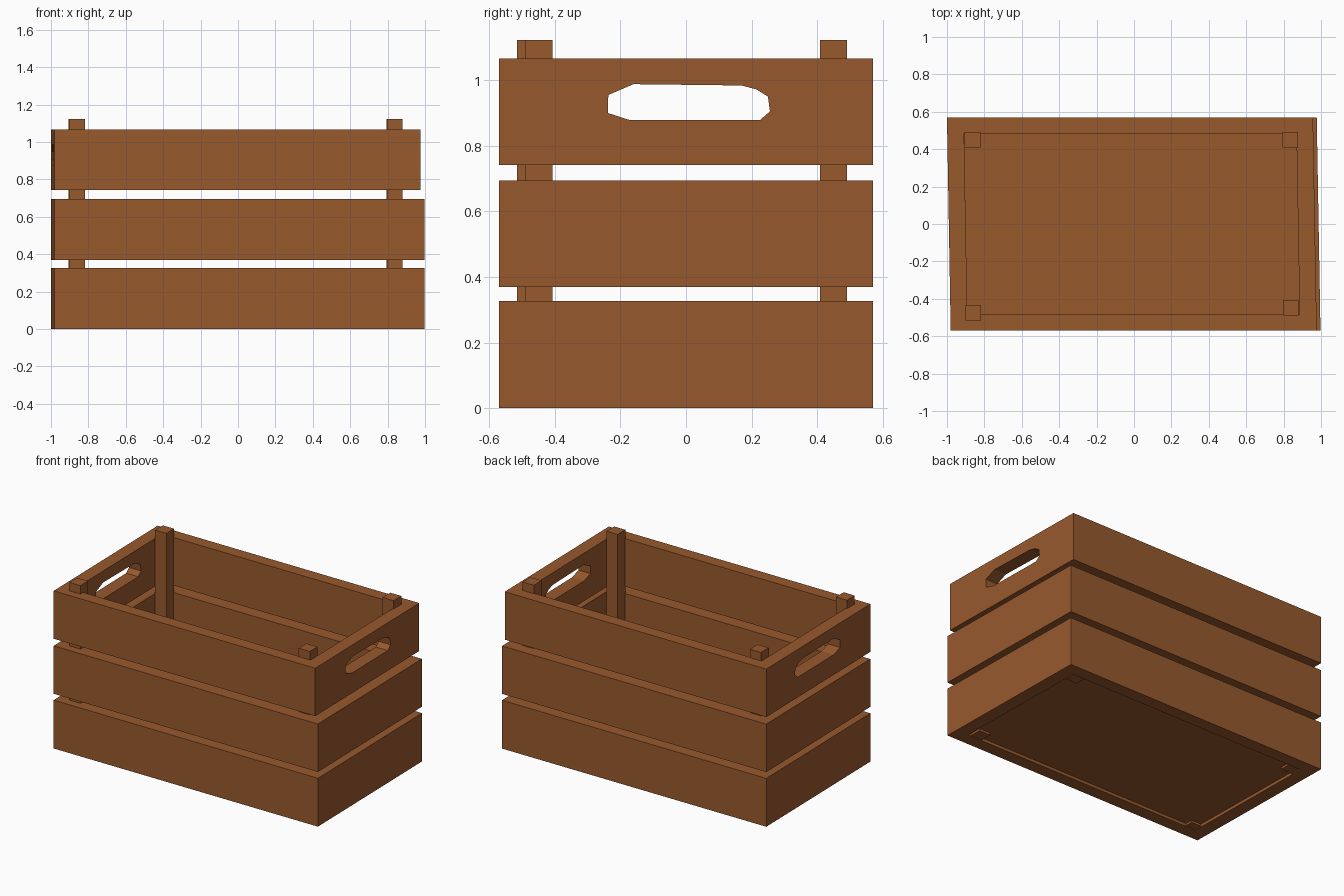
import bpy
import bmesh

cube = bpy.data.objects.get("Cube")
if cube:
    bpy.data.objects.remove(cube, do_unlink=True)

wood = bpy.data.materials.new("brown_wood")
wood.use_nodes = True
COLOR = (0.314, 0.1, 0.027, 1)
wood.diffuse_color = COLOR
wood.node_tree.nodes["Principled BSDF"].inputs["Base Color"].default_value = COLOR


def prism(name, points, offset):
    """Extrude a closed 3D outline along an offset."""
    bm = bmesh.new()
    face = bm.faces.new([bm.verts.new(p) for p in points])
    result = bmesh.ops.extrude_face_region(bm, geom=[face], use_keep_orig=True)
    moved = [g for g in result["geom"] if isinstance(g, bmesh.types.BMVert)]
    bmesh.ops.translate(bm, verts=moved, vec=offset)
    bmesh.ops.recalc_face_normals(bm, faces=bm.faces)
    mesh = bpy.data.meshes.new(name)
    bm.to_mesh(mesh)
    bm.free()
    mesh.materials.append(wood)
    obj = bpy.data.objects.new(name, mesh)
    bpy.context.collection.objects.link(obj)
    return obj


def board(name, plan, z0, z1):
    return prism(name, [(x, y, z0) for x, y in plan], (0, 0, z1 - z0))


def cut_handle(obj, x):
    """Cut the hand hole through an end board."""
    outline = [(-.237, .955), (-.16, .988), (.17, .984), (.215, .972), (.25, .95),
               (.256, .905), (.225, .878), (-.17, .878), (-.238, .9)]
    cutter = prism("handle_cutter", [(x - .2, y, z) for y, z in outline], (.4, 0, 0))
    cutter.hide_render = True
    mod = obj.modifiers.new("handle_hole", 'BOOLEAN')
    mod.operation = 'DIFFERENCE'
    mod.solver = 'EXACT'
    mod.object = cutter
    graph = bpy.context.evaluated_depsgraph_get()
    mesh = bpy.data.meshes.new_from_object(obj.evaluated_get(graph))
    obj.modifiers.clear()
    obj.data = mesh
    bpy.data.objects.remove(cutter, do_unlink=True)


Y, YI = .57, .485   # outer and inner faces of the long boards
LEAN = .01          # slight skew of the end boards


def end_x(x, y):
    return x - LEAN * y / Y


# Three rows of boards; the top row is a little shorter on its left
rows = [("bottom", 0, .327, .987), ("middle", .37, .694, .987), ("top", .742, 1.066, .967)]
for row, z0, z1, left in rows:
    right_out, right_in, left_in = -.99, -.9, left - .09
    for side, a, b in (("right", right_out, right_in), ("left", left_in, left)):
        plan = [(end_x(a, -Y), -Y), (end_x(b, -Y), -Y), (end_x(b, Y), Y), (end_x(a, Y), Y)]
        end = board(f"{row}_{side}_end_board", plan, z0, z1)
        if row == "top":
            cut_handle(end, a)
    for side, y0, y1 in (("front", -Y, -YI), ("back", YI, Y)):
        plan = [(end_x(right_in, y0), y0), (end_x(left_in, y0), y0),
                (end_x(left_in, y1), y1), (end_x(right_in, y1), y1)]
        board(f"{row}_{side}_board", plan, z0, z1)

# Corner posts
posts = [("front_right", -.902, -.515), ("front_left", .797, -.49),
         ("back_right", -.905, .408), ("back_left", .795, .408)]
for name, x, y in posts:
    s = .083
    board(f"{name}_post", [(x, y), (x + s, y), (x + s, y + s), (x, y + s)], .005, 1.123)

# Recessed floor
board("floor", [(end_x(x, y), y) for x, y in
                ((-.9, -YI), (.897, -YI), (.897, YI), (-.9, YI))], .02, .06)
